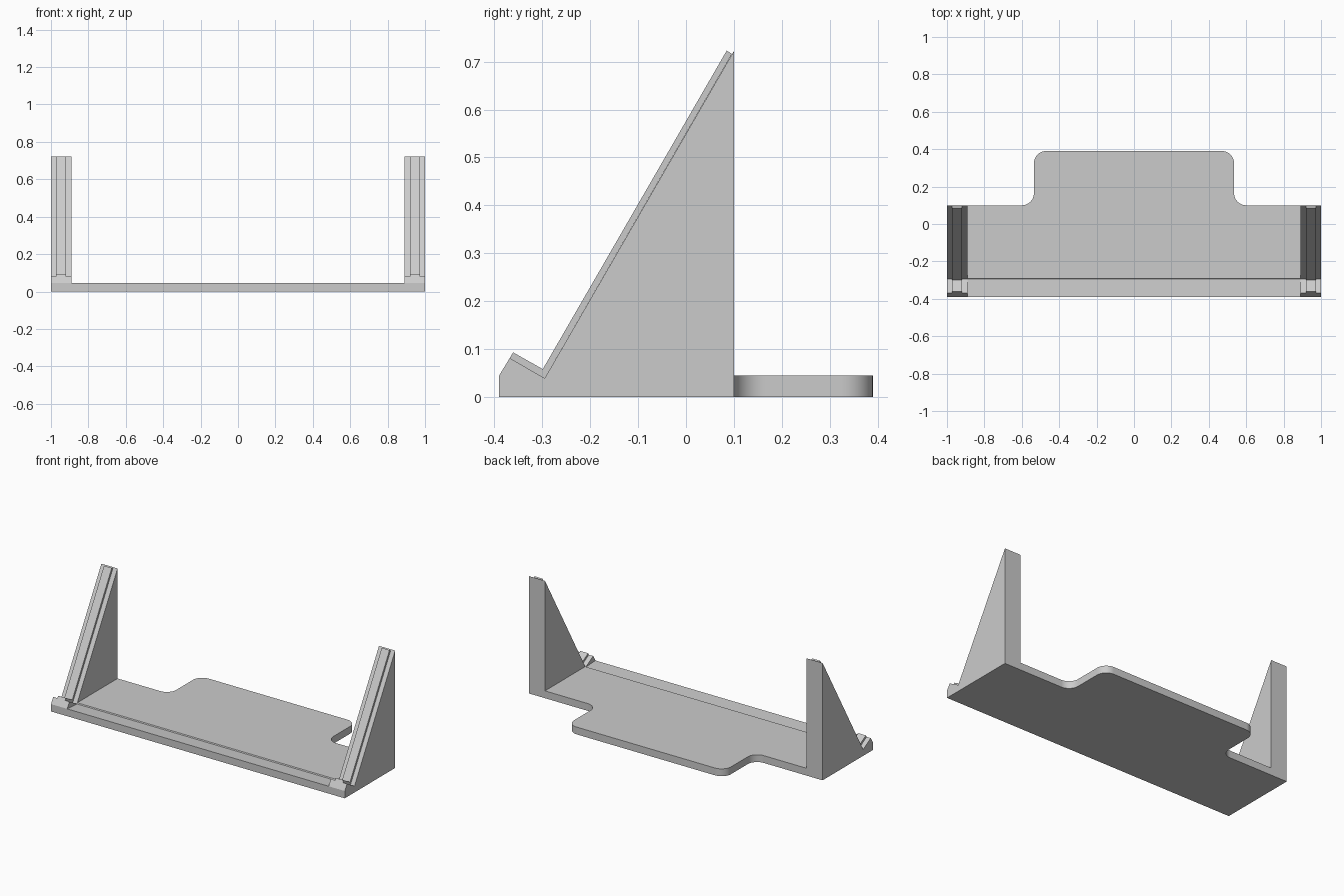
import bpy
import bmesh
from math import cos, sin, radians
from mathutils import Vector

cube = bpy.data.objects.get("Cube")
if cube:
    bpy.data.objects.remove(cube, do_unlink=True)

grey = bpy.data.materials.new("plain grey")
grey.use_nodes = True
colour = (0.6, 0.6, 0.6, 1)
grey.diffuse_color = colour
grey.node_tree.nodes["Principled BSDF"].inputs["Base Color"].default_value = colour


def prism(points, shift):
    """Closed prism from a flat outline, swept along the shift vector."""
    bm = bmesh.new()
    face = bm.faces.new([bm.verts.new(p) for p in points])
    swept = bmesh.ops.extrude_face_region(bm, geom=[face])
    verts = [g for g in swept["geom"] if isinstance(g, bmesh.types.BMVert)]
    bmesh.ops.translate(bm, verts=verts, vec=shift)
    bmesh.ops.recalc_face_normals(bm, faces=bm.faces[:])
    return bm


def finish(bm, name):
    mesh = bpy.data.meshes.new(name)
    bm.to_mesh(mesh)
    bm.free()
    mesh.materials.append(grey)
    obj = bpy.data.objects.new(name, mesh)
    bpy.context.collection.objects.link(obj)
    return obj


def arc(cx, cy, r, start, end, steps=12):
    angles = [radians(start + (end - start) * i / steps) for i in range(steps + 1)]
    return [(cx + r * cos(a), cy + r * sin(a)) for a in angles]


THICK, FRONT, BACK = 0.045, -0.39, 0.1
INNER, TAB_X, TAB_Y, R = 0.89, 0.535, 0.39, 0.065
VALLEY = (-0.295, 0.039)

# Base plate with a rounded tab at the back
half = [(INNER, FRONT), (INNER, BACK)]
half += arc(TAB_X + R, BACK + R, R, 270, 180)
half += arc(TAB_X - R, TAB_Y - R, R, 0, 90)
outline = half + [(-x, y) for x, y in reversed(half)]
bm = prism([(x, y, 0) for x, y in outline], (0, 0, THICK))

# Shallow valley: front strip slopes down to it, then a steep step up
for y in (VALLEY[0], VALLEY[0] + 0.0035):
    bmesh.ops.bisect_plane(bm, geom=bm.verts[:] + bm.edges[:] + bm.faces[:],
                           plane_co=(0, y, 0), plane_no=(0, 1, 0))
for v in bm.verts:
    if abs(v.co.y - VALLEY[0]) < 0.001 and v.co.z > 0.01:
        v.co.z = VALLEY[1]
plate = finish(bm, "base_plate")
bpy.ops.object.select_all(action="DESELECT")
plate.select_set(True)
bpy.context.view_layer.objects.active = plate
bpy.ops.object.shade_smooth_by_angle(angle=radians(30))

# Triangular side supports, each with a raised rail on its sloped faces
support = [(FRONT, 0), (BACK, 0), (BACK, 0.722), VALLEY, (-0.368, 0.081), (FRONT, THICK)]
rail = [(-0.368, 0.081), (-0.361, 0.093), (-0.299, 0.058),
        (0.085, 0.723), (0.096, 0.716), VALLEY]
for side, sign in (("left", 1), ("right", -1)):
    for part, profile, x0, x1 in (("support", support, INNER, 1.0),
                                  ("rail", rail, 0.919, 0.972)):
        bm = prism([(sign * x0, y, z) for y, z in profile],
                   Vector((sign * (x1 - x0), 0, 0)))
        finish(bm, f"{side}_{part}")
